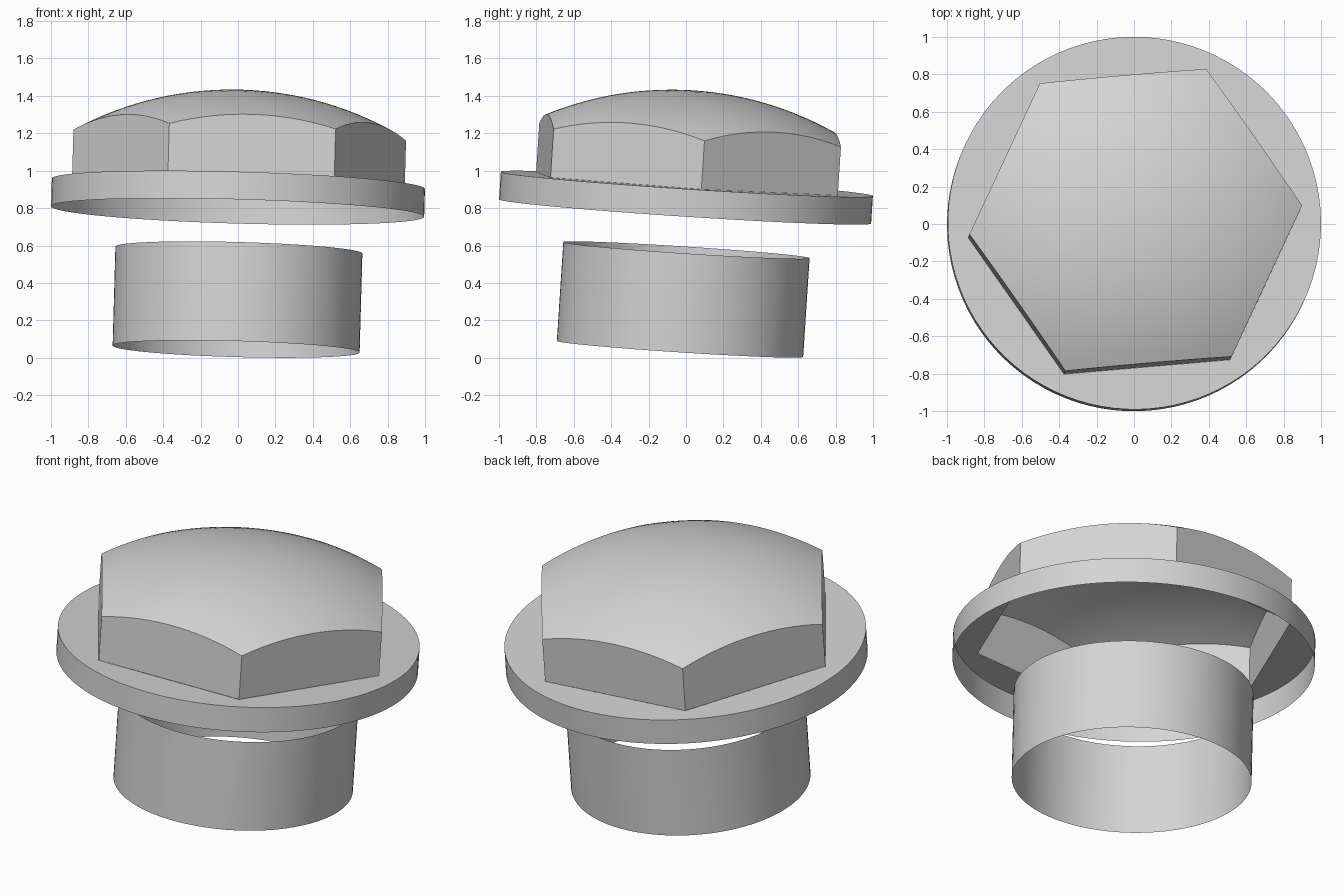
import bpy, bmesh
from math import cos, sin, pi, sqrt
from mathutils import Vector

cube = bpy.data.objects.get("Cube")
if cube:
    bpy.data.objects.remove(cube, do_unlink=True)

SEG = 96                       # points around, divisible by six
HEX_R, DOME_R = 0.892, 1.778   # hexagon corner radius, dome sphere radius
APEX = 0.5                     # dome height above the flange
TILT = Vector((0, 0, 1)).rotation_difference(Vector((0.028, 0.065, 1)))

steel = bpy.data.materials.new("grey_metal")
steel.use_nodes = True
grey = (0.66, 0.66, 0.66, 1)
steel.diffuse_color = grey
steel.node_tree.nodes["Principled BSDF"].inputs["Base Color"].default_value = grey


def circle(radius, z):
    return [Vector((radius * cos(2 * pi * i / SEG), radius * sin(2 * pi * i / SEG), z))
            for i in range(SEG)]


def hexagon(scale, height):
    """Hexagonal ring; height is a function of distance from the axis."""
    ring = []
    for i in range(SEG):
        a = 2 * pi * i / SEG
        r = scale * HEX_R * cos(pi / 6) / cos(a % (pi / 3) - pi / 6)
        ring.append(Vector((r * cos(a), r * sin(a), height(r))))
    return ring


def dome_height(r):
    return APEX - DOME_R + sqrt(DOME_R ** 2 - r ** 2)


def shell(name, rings, centre, tip=None):
    """Open surface skinned through rings listed from bottom to top."""
    bm = bmesh.new()
    loops = [[bm.verts.new(p) for p in ring] for ring in rings]
    for low, high in zip(loops, loops[1:]):
        for i in range(SEG):
            j = (i + 1) % SEG
            bm.faces.new((low[i], low[j], high[j], high[i]))
    if tip is not None:
        top = bm.verts.new((0, 0, tip))
        for i in range(SEG):
            bm.faces.new((loops[-1][i], loops[-1][(i + 1) % SEG], top))
    mesh = bpy.data.meshes.new(name)
    bm.to_mesh(mesh)
    bm.free()
    mesh.materials.append(steel)
    obj = bpy.data.objects.new(name, mesh)
    bpy.context.collection.objects.link(obj)
    obj.location = centre
    obj.rotation_mode = 'QUATERNION'
    # turn the hexagon about its own axis, then lean the part
    spin = Vector((1, 0, 0)).rotation_difference(Vector((cos(pi / 36), sin(pi / 36), 0)))
    obj.rotation_quaternion = TILT @ spin
    bpy.ops.object.select_all(action='DESELECT')
    obj.select_set(True)
    bpy.context.view_layer.objects.active = obj
    bpy.ops.object.shade_smooth_by_angle(angle=pi / 6)
    return obj


# Hollow six-sided head with a domed top
steps = 14
head = [hexagon(1, lambda r: 0)]
head += [hexagon(1 - k / steps, dome_height) for k in range(steps)]
shell("domed_hex_head", head, (0.002, 0.005, 0.93), tip=APEX)

# Flange: open rim with a top plate around the hexagonal opening
thick = 0.148
shell("flange", [circle(0.997, 0), circle(0.997, thick), hexagon(1, lambda r: thick)],
      (-0.002, -0.005, 0.782))

# Separate open tube below
shell("lower_tube", [circle(0.66, 0), circle(0.66, 0.53)], (-0.01, -0.032, 0.047))
